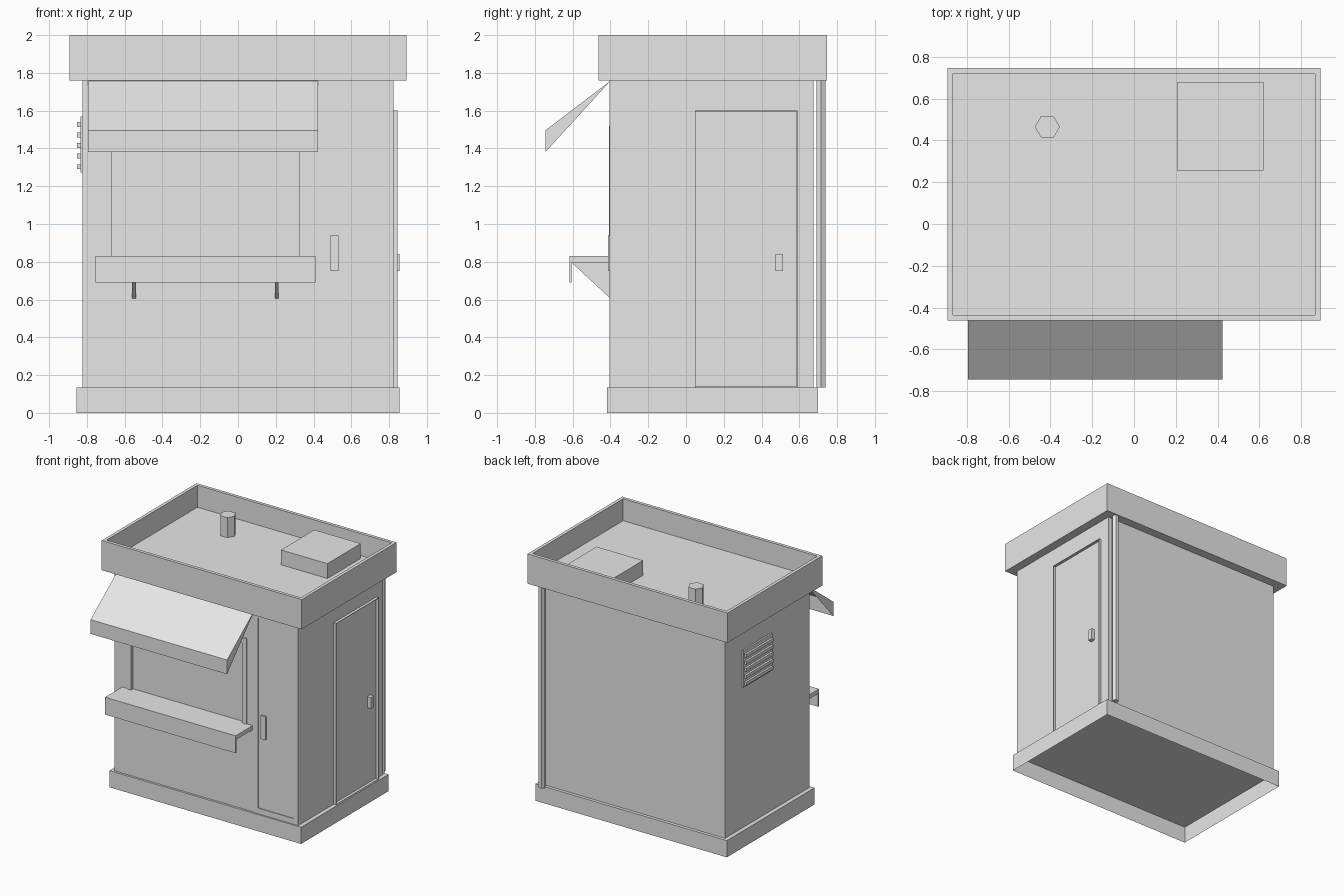
import bpy, bmesh, math
from mathutils import Matrix

if "Cube" in bpy.data.objects:
    bpy.data.objects.remove(bpy.data.objects["Cube"])

grey = bpy.data.materials.new("plain_grey")
grey.diffuse_color = (0.8, 0.8, 0.8, 1)
grey.use_nodes = True
grey.node_tree.nodes["Principled BSDF"].inputs["Base Color"].default_value = grey.diffuse_color


def finish(name, bm):
    me = bpy.data.meshes.new(name)
    bm.to_mesh(me)
    bm.free()
    me.materials.append(grey)
    ob = bpy.data.objects.new(name, me)
    bpy.context.collection.objects.link(ob)
    return ob


def box_bm(x0, x1, y0, y1, z0, z1):
    bm = bmesh.new()
    m = Matrix.Translation(((x0 + x1) / 2, (y0 + y1) / 2, (z0 + z1) / 2)) @ \
        Matrix.Diagonal((x1 - x0, y1 - y0, z1 - z0, 1))
    bmesh.ops.create_cube(bm, size=1, matrix=m)
    bm.normal_update()
    return bm


def box(name, *dims):
    return finish(name, box_bm(*dims))


def frame(name, axis, lo, hi, outer, inner):
    """Rectangular frame lying across an axis; rects are (a0, b0, a1, b1)."""
    bm = bmesh.new()
    rings = []
    for rect, d in ((outer, lo), (outer, hi), (inner, hi), (inner, lo)):
        a0, b0, a1, b1 = rect
        ring = []
        for ab in ((a0, b0), (a1, b0), (a1, b1), (a0, b1)):
            p = list(ab)
            p.insert(axis, d)
            ring.append(bm.verts.new(p))
        rings.append(ring)
    for k in range(4):
        r, s = rings[k], rings[(k + 1) % 4]
        for i in range(4):
            j = (i + 1) % 4
            bm.faces.new((r[i], r[j], s[j], s[i]))
    bmesh.ops.recalc_face_normals(bm, faces=bm.faces)
    return finish(name, bm)


def prism(name, profile, x0, x1):
    """Solid from a (y, z) profile stretched along x."""
    bm = bmesh.new()
    f = bm.faces.new([bm.verts.new((x0, y, z)) for y, z in profile])
    g = bmesh.ops.extrude_face_region(bm, geom=[f])["geom"]
    bmesh.ops.translate(bm, vec=(x1 - x0, 0, 0),
                        verts=[v for v in g if isinstance(v, bmesh.types.BMVert)])
    bmesh.ops.recalc_face_normals(bm, faces=bm.faces)
    return finish(name, bm)


def hex_tube(name, x, y, r, z0, z1):
    bm = bmesh.new()
    bmesh.ops.create_cone(
        bm, cap_ends=True, segments=6, radius1=r, radius2=r, depth=z1 - z0,
        matrix=Matrix.Translation((x, y, (z0 + z1) / 2)))
    # turn so that corners point along x
    if abs(max(v.co.x for v in bm.verts) - x - r) > 1e-4:
        bmesh.ops.rotate(bm, verts=bm.verts, cent=(x, y, 0),
                         matrix=Matrix.Rotation(math.radians(30), 3, 'Z'))
    return finish(name, bm)


# plinth, open underneath
bm = box_bm(-0.855, 0.855, -0.417, 0.70, 0, 0.135)
bmesh.ops.delete(bm, geom=[f for f in bm.faces if f.normal.z < -0.9], context='FACES_ONLY')
finish("plinth", bm)

# body with recessed serving window
body = box("body", -0.822, 0.822, -0.40, 0.675, 0.135, 1.76)
cutter = box("window_cutter", -0.67, 0.322, -0.5, -0.38, 0.83, 1.48)
mod = body.modifiers.new("window_recess", 'BOOLEAN')
mod.object = cutter
mod.operation = 'DIFFERENCE'
mod.solver = 'EXACT'
bpy.context.view_layer.objects.active = body
bpy.ops.object.modifier_apply(modifier=mod.name)
bpy.data.objects.remove(cutter)

# roof with sunken deck
bm = box_bm(-0.893, 0.893, -0.463, 0.747, 1.76, 2.0)
top = [f for f in bm.faces if f.normal.z > 0.9]
bmesh.ops.inset_region(bm, faces=top, thickness=0.037)
g = bmesh.ops.extrude_face_region(bm, geom=top)["geom"]
bmesh.ops.translate(bm, vec=(0, 0, -0.177),
                    verts=[v for v in g if isinstance(v, bmesh.types.BMVert)])
bmesh.ops.delete(bm, geom=[f for f in top if f.is_valid], context='FACES_ONLY')
bmesh.ops.recalc_face_normals(bm, faces=bm.faces)
finish("roof", bm)
box("roof_unit", 0.205, 0.62, 0.255, 0.68, 1.823, 1.943)
hex_tube("roof_flue", -0.415, 0.465, 0.06, 1.823, 1.985)

# window trim, front door surround and handle
frame("window_trim", 1, -0.407, -0.40, (-0.708, 0.795, 0.36, 1.52), (-0.67, 0.83, 0.322, 1.48))
frame("front_door_surround", 1, -0.406, -0.40, (0.425, 0.135, 0.822, 1.76), (0.465, 0.18, 0.785, 1.715))
box("front_door_handle", 0.49, 0.533, -0.413, -0.40, 0.75, 0.938)

# side door with thin raised rim
frame("side_door_rim", 0, 0.822, 0.844, (0.047, 0.135, 0.59, 1.60), (0.051, 0.139, 0.586, 1.596))
box("side_door_handle", 0.822, 0.854, 0.475, 0.513, 0.75, 0.84)

# counter with front lip and brackets
prism("counter", [(-0.40, 0.83), (-0.617, 0.83), (-0.617, 0.69),
                  (-0.607, 0.69), (-0.607, 0.795), (-0.40, 0.795)], -0.755, 0.41)
for side, x in (("left", -0.55), ("right", 0.205)):
    prism("counter_bracket_" + side,
          [(-0.40, 0.795), (-0.605, 0.795), (-0.40, 0.605)], x - 0.01, x + 0.01)

# awning sheet: slope, valance and end gussets, open underneath
bm = bmesh.new()
ends = [[bm.verts.new((x, y, z)) for y, z in ((-0.40, 1.758), (-0.745, 1.495), (-0.745, 1.38))]
        for x in (-0.795, 0.424)]
L, R = ends
bm.faces.new((L[0], L[1], R[1], R[0]))
bm.faces.new((L[1], L[2], R[2], R[1]))
bm.faces.new((L[0], L[2], L[1]))
bm.faces.new((R[0], R[1], R[2]))
finish("awning", bm)

# drainpipe at the back right corner
hex_tube("drainpipe", 0.785, 0.715, 0.027, 0.135, 1.76)

# louvred vent on the left wall
box("vent_plate", -0.835, -0.822, 0.09, 0.458, 1.272, 1.57)
for i in range(5):
    z = 1.303 + i * 0.056
    box("vent_slat_%d" % (i + 1), -0.852, -0.835, 0.10, 0.448, z - 0.013, z + 0.013)
